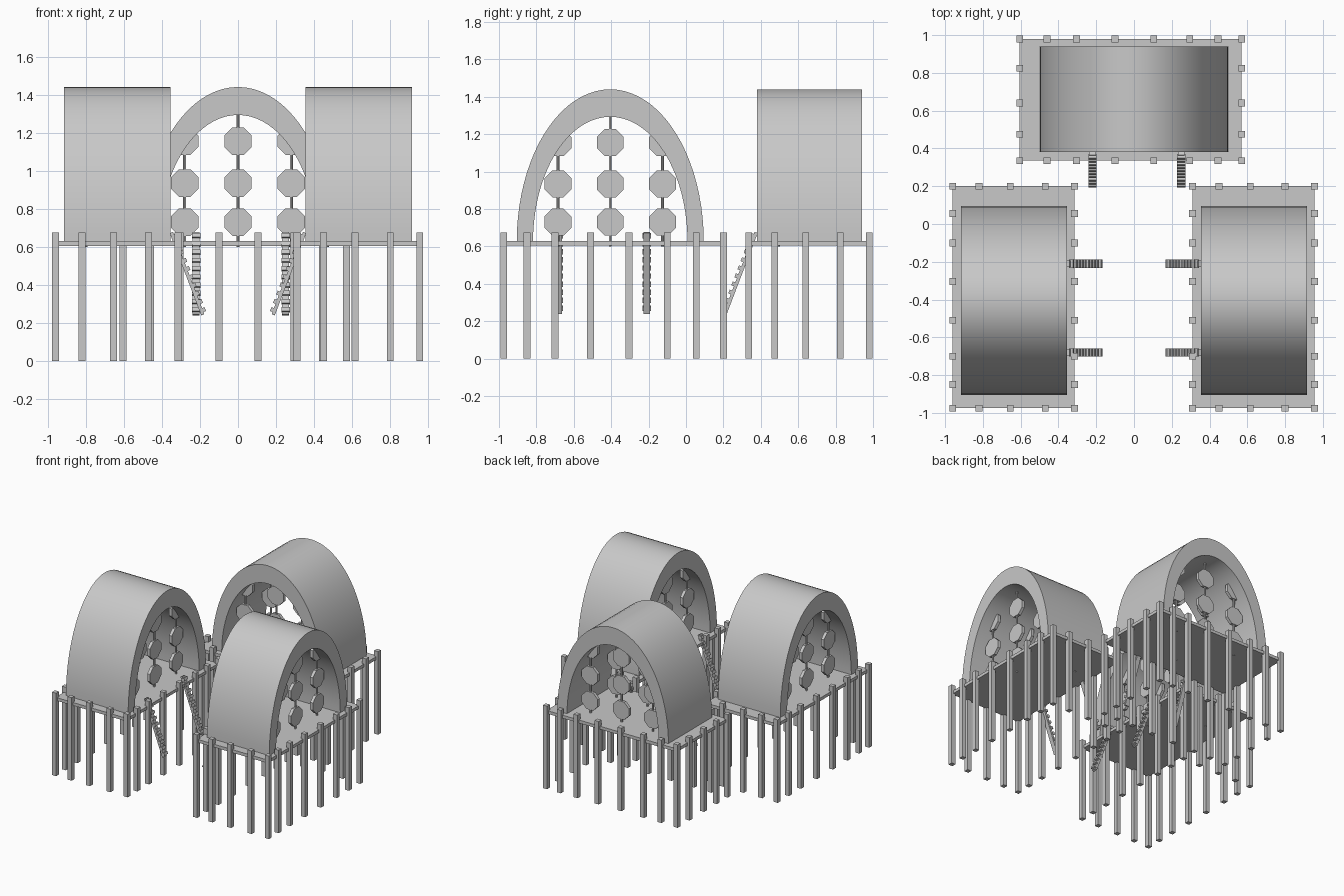
import bpy, bmesh, math
from mathutils import Matrix, Vector

cube = bpy.data.objects.get("Cube")
if cube:
    bpy.data.objects.remove(cube, do_unlink=True)

grey = bpy.data.materials.new("plain grey")
grey.use_nodes = True
GREY = (0.58, 0.58, 0.58, 1)
grey.diffuse_color = GREY
grey.node_tree.nodes["Principled BSDF"].inputs["Base Color"].default_value = GREY

FLOOR = 0.63
POST_U = (-0.605, -0.46, -0.305, -0.10, 0.105, 0.295, 0.445, 0.57)
POST_V = (-0.325, -0.185, -0.02, 0.165, 0.32)


def finish(bm, name, place, smooth=False):
    """Turn a bmesh into a placed, coloured object."""
    bmesh.ops.recalc_face_normals(bm, faces=bm.faces)
    mesh = bpy.data.meshes.new(name)
    bm.to_mesh(mesh)
    bm.free()
    mesh.materials.append(grey)
    obj = bpy.data.objects.new(name, mesh)
    bpy.context.collection.objects.link(obj)
    obj.matrix_world = place
    if smooth:
        bpy.ops.object.select_all(action="DESELECT")
        obj.select_set(True)
        bpy.context.view_layer.objects.active = obj
        bpy.ops.object.shade_smooth_by_angle(angle=math.radians(30))
    return obj


def box(bm, center, size, turn=Matrix()):
    m = Matrix.Translation(center) @ turn @ Matrix.Diagonal((*size, 1))
    bmesh.ops.create_cube(bm, size=1, matrix=m)


def cylinder(bm, center, radius, length, sides, turn=Matrix()):
    bmesh.ops.create_cone(bm, cap_ends=True, segments=sides, radius1=radius,
                          radius2=radius, depth=length,
                          matrix=Matrix.Translation(center) @ turn)


def deck(name, place):
    bm = bmesh.new()
    u0, u1, v0, v1 = POST_U[0], POST_U[-1], POST_V[0], POST_V[-1]
    box(bm, ((u0 + u1) / 2, (v0 + v1) / 2, FLOOR - 0.0125), (u1 - u0, v1 - v0, 0.025))
    finish(bm, name, place)


def posts(name, place):
    # Stilts all around the deck edge
    bm = bmesh.new()
    for i, u in enumerate(POST_U):
        for j, v in enumerate(POST_V):
            if i in (0, len(POST_U) - 1) or j in (0, len(POST_V) - 1):
                box(bm, (u, v, 0.3375), (0.036, 0.036, 0.675))
    finish(bm, name, place)


def vault(name, place, steps=40):
    # Thick half-elliptical shell, open at both ends
    bm = bmesh.new()
    rings = []
    for i in range(steps + 1):
        a = math.pi * i / steps
        c, s = math.cos(a), math.sin(a)
        outer, inner = (0.5 * c, 0.815 * s), (0.413 * c, 0.668 * s)
        rings.append([bm.verts.new((p[0], v, FLOOR - 0.005 + p[1]))
                      for p, v in ((outer, -0.28), (outer, 0.28), (inner, 0.28), (inner, -0.28))])
    for a, b in zip(rings, rings[1:]):
        for k in range(4):
            n = (k + 1) % 4
            bm.faces.new((a[k], a[n], b[n], b[k]))
    bm.faces.new(rings[0])
    bm.faces.new(rings[-1])
    finish(bm, name, place, smooth=True)


def curtains(name, place):
    # Rods strung with octagonal discs, one row behind each opening
    bm = bmesh.new()
    face_out = Matrix.Rotation(math.pi / 2, 4, "X") @ Matrix.Rotation(math.pi / 8, 4, "Z")
    for v in (-0.165, 0.165):
        for u in (-0.28, 0, 0.28):
            top = 1.32 if u == 0 else 1.15
            low = FLOOR - 0.03
            cylinder(bm, (u, v, (top + low) / 2), 0.008, top - low, 8)
            for z in (0.73, 0.935, 1.155):
                cylinder(bm, (u, v, z), 0.078, 0.025, 8, face_out)
    finish(bm, name, place)


def ladder(name, place, u, side, rungs=10):
    # Sloping plank with cleats on its upper face
    bm = bmesh.new()
    low, high = Vector((u, side * 0.45, 0.243)), Vector((u, side * 0.285, 0.675))
    along = high - low
    turn = along.to_track_quat("Z", "Y").to_matrix().to_4x4()
    turn = Matrix.Rotation(math.atan2(along.y, along.z) * -1, 4, "X")
    out = turn.to_3x3() @ Vector((0, side, 0))
    box(bm, (low + high) / 2, (0.036, 0.018, along.length), turn)
    for i in range(rungs):
        spot = low + along * ((i + 0.5) / rungs) + out * 0.012
        box(bm, spot, (0.044, 0.022, 0.022), turn)
    finish(bm, name, place)


# Three huts around an open court: name, position, turn, ladder side, ladder offsets
quarter = -math.pi / 2
huts = (
    ("back", (0, 0.66, 0), 0, -1, (-0.22, 0.25)),
    ("right", (-0.635, -0.405, 0), quarter, 1, (-0.195, 0.275)),
    ("left", (0.635, -0.405, 0), quarter, -1, (-0.195, 0.275)),
)
for hut, spot, angle, side, offsets in huts:
    place = Matrix.Translation(spot) @ Matrix.Rotation(angle, 4, "Z")
    deck(hut + "_deck", place)
    posts(hut + "_posts", place)
    vault(hut + "_vault", place)
    curtains(hut + "_disc_curtains", place)
    for n, u in enumerate(offsets, 1):
        ladder(f"{hut}_ladder_{n}", place, u, side)
